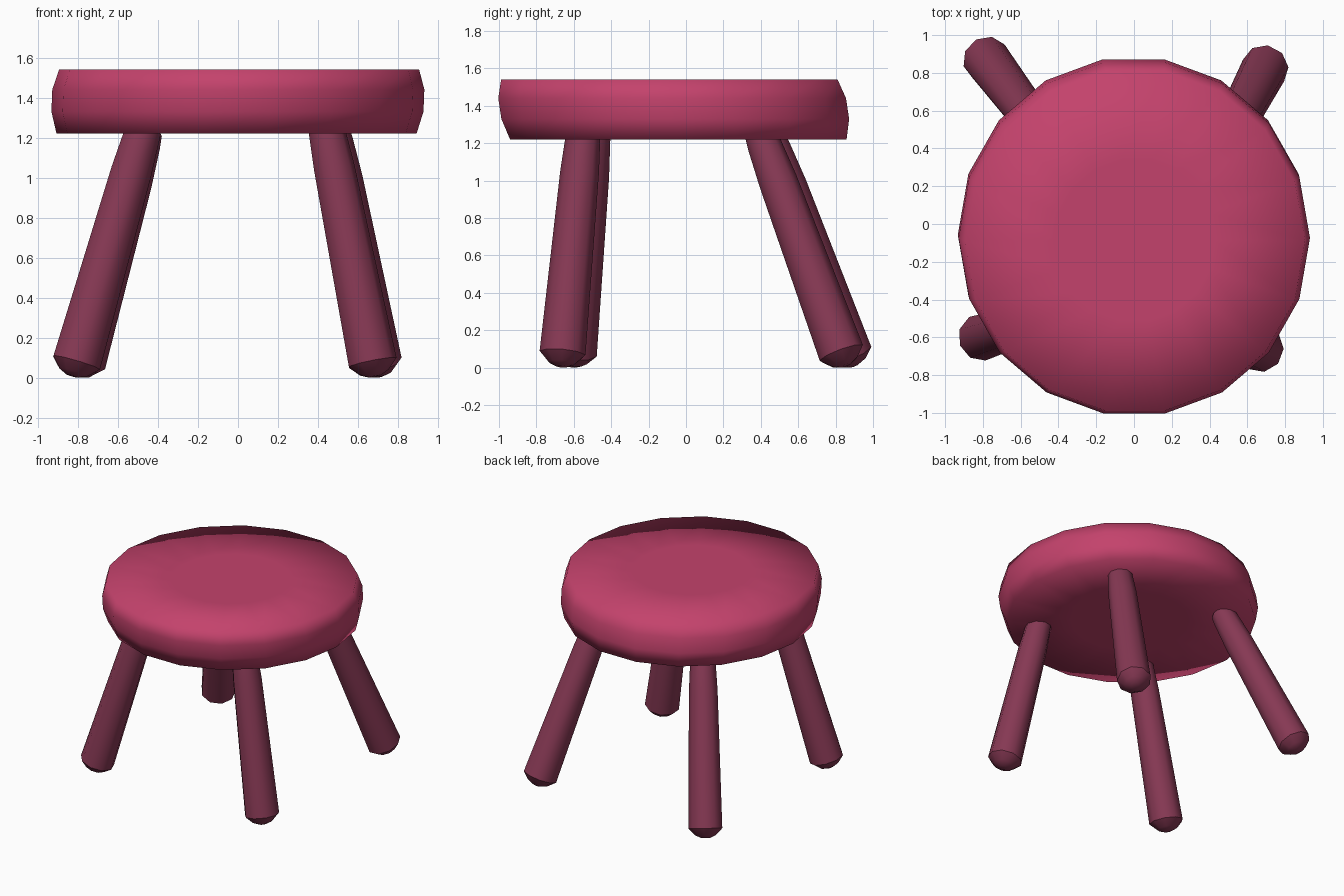
import bpy, math
from mathutils import Vector

if "Cube" in bpy.data.objects:
    bpy.data.objects.remove(bpy.data.objects["Cube"])


def material(name, rgb):
    m = bpy.data.materials.new(name)
    m.diffuse_color = (*rgb, 1)
    m.use_nodes = True
    m.node_tree.nodes["Principled BSDF"].inputs["Base Color"].default_value = m.diffuse_color
    return m


SEAT = material("raspberry", (0.55, 0.055, 0.15))
LEG = material("dark plum", (0.24, 0.04, 0.088))


def ring(center, u, v, radius, n):
    """Polygon of n points around center in the plane of u and v."""
    return [center + radius * (math.cos(2 * math.pi * i / n) * u
                               + math.sin(2 * math.pi * i / n) * v)
            for i in range(n)]


def loft(name, rings, mat, angle):
    """Skin a stack of equal rings into one closed mesh object."""
    n = len(rings[0])
    verts = [p for r in rings for p in r]
    faces = [(a * n + i, a * n + (i + 1) % n, (a + 1) * n + (i + 1) % n, (a + 1) * n + i)
             for a in range(len(rings) - 1) for i in range(n)]
    faces += [tuple(reversed(range(n))),
              tuple(range(len(verts) - n, len(verts)))]
    me = bpy.data.meshes.new(name)
    me.from_pydata(verts, [], faces)
    me.materials.append(mat)
    ob = bpy.data.objects.new(name, me)
    bpy.context.collection.objects.link(ob)
    bpy.ops.object.select_all(action='DESELECT')
    ob.select_set(True)
    bpy.context.view_layer.objects.active = ob
    bpy.ops.object.shade_smooth_by_angle(angle=math.radians(angle))
    return ob


# Seat: flat, slightly skewed 18-sided disc, smooth over its rim
PROFILE = [(0.42, 1.22), (0.90, 1.22), (0.93, 1.33), (0.93, 1.44), (0.90, 1.54), (0.42, 1.54)]
loft("seat", [ring(Vector((0.04 * (z - 1.4), -0.065 - 0.15 * (z - 1.38), z)),
                   Vector((1, 0, 0)), Vector((0, 1.015, 0)), r, 18)
              for r, z in PROFILE], SEAT, 120)

# Legs: splayed, tapering upwards, with blunt rounded feet
LEGS = {
    "front_left_leg": ((-0.81, -0.60), (-0.475, -0.495)),
    "front_right_leg": ((0.67, -0.66), (0.44, -0.55)),
    "back_left_leg": ((-0.785, 0.875), (-0.46, 0.445)),
    "back_right_leg": ((0.695, 0.83), (0.47, 0.40)),
}
for name, (foot, top) in LEGS.items():
    a, b = Vector((*foot, 0.09)), Vector((*top, 1.24))
    d = (b - a).normalized()
    u = Vector((0, 1, 0)).cross(d).normalized()
    v = d.cross(u)
    steps = [(-0.07, 0.03), (-0.05, 0.075), (0.0, 0.125), (0.98, 0.105), (1.19, 0.093), (1.26, 0.085)]
    leg = loft(name, [ring(a + d * t, u, v, r, 9) for t, r in steps], LEG, 42)
    # Rest the foot on the floor
    low = min(p.co.z for p in leg.data.vertices)
    for p in leg.data.vertices:
        if p.co.z < 0.3:
            p.co.z -= low
